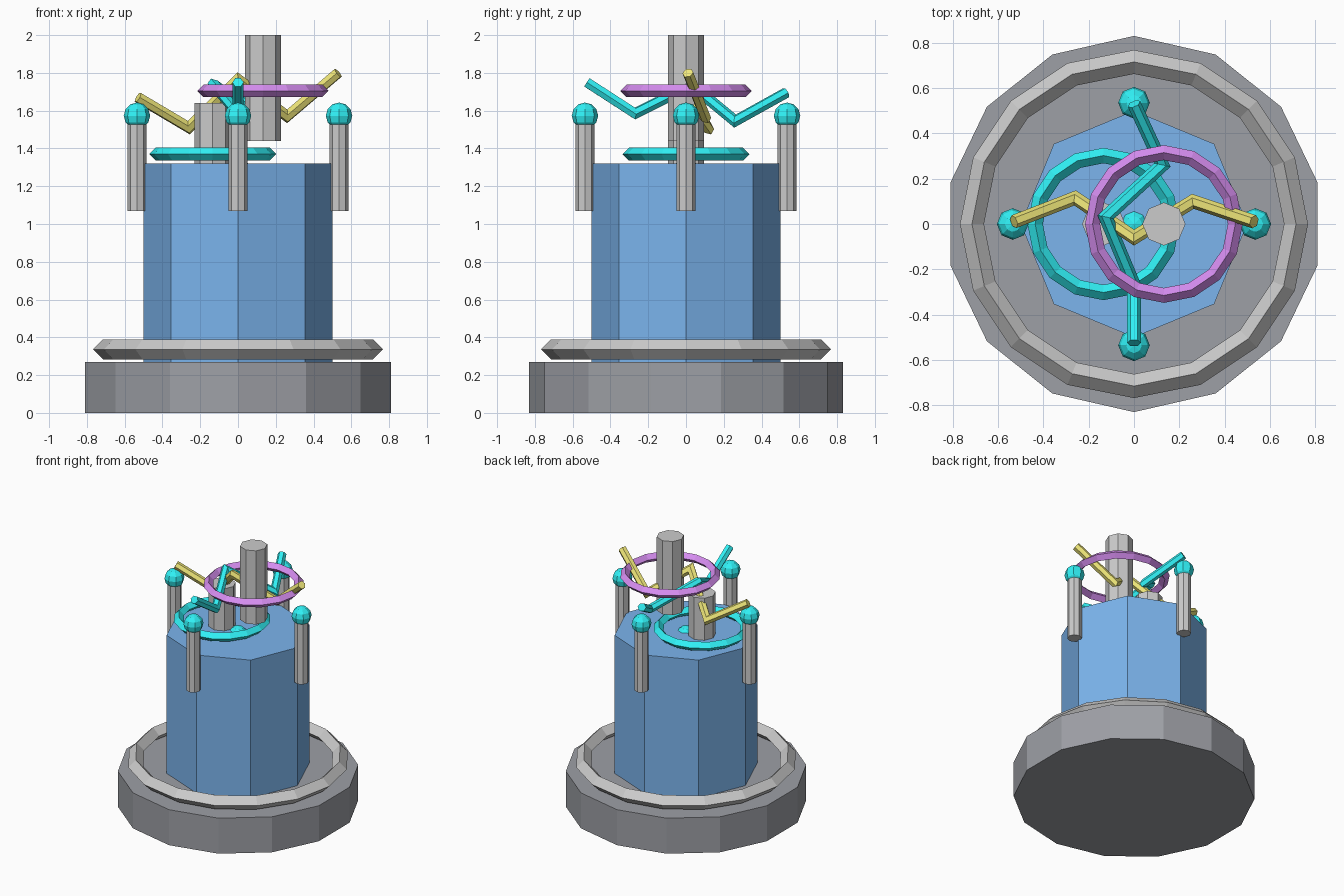
import bpy, bmesh, math
from mathutils import Vector

if "Cube" in bpy.data.objects:
    bpy.data.objects.remove(bpy.data.objects["Cube"])


def material(name, rgb):
    m = bpy.data.materials.new(name)
    m.diffuse_color = (*rgb, 1)
    m.use_nodes = True
    m.node_tree.nodes["Principled BSDF"].inputs["Base Color"].default_value = m.diffuse_color
    return m


DARK = material("dark_grey", (0.34, 0.35, 0.38))
BLUE = material("blue", (0.2, 0.46, 0.85))
CYAN = material("cyan", (0.03, 0.88, 0.92))
PURPLE = material("purple", (0.68, 0.27, 0.88))
YELLOW = material("yellow", (0.9, 0.83, 0.2))


def finish(name, mat):
    ob = bpy.context.object
    ob.name = name
    if mat:
        ob.data.materials.append(mat)
    return ob


def cylinder(name, x, y, z0, z1, r, sides, mat=None):
    bpy.ops.mesh.primitive_cylinder_add(vertices=sides, radius=r, depth=z1 - z0,
                                        location=(x, y, (z0 + z1) / 2))
    return finish(name, mat)


def ring(name, x, z, major, minor, mat=None):
    bpy.ops.mesh.primitive_torus_add(location=(x, 0, z), major_radius=major, minor_radius=minor,
                                     major_segments=16, minor_segments=4)
    return finish(name, mat)


def ball(name, x, y, z, mat):
    bpy.ops.mesh.primitive_uv_sphere_add(segments=8, ring_count=6, radius=0.07, location=(x, y, z))
    return finish(name, mat)


def rod(name, points, r, mat, sides=6):
    """Mitred bar with flat ends following the points."""
    pts = [Vector(p) for p in points]
    dirs = [(b - a).normalized() for a, b in zip(pts, pts[1:])]
    u = dirs[0].cross(Vector((0, 0, 1))).normalized()
    w = dirs[0].cross(u)
    angles = [2 * math.pi * i / sides for i in range(sides)]
    loop = [pts[0] + r * (math.cos(a) * u + math.sin(a) * w) for a in angles]
    bm = bmesh.new()
    prev = [bm.verts.new(v) for v in loop]
    bm.faces.new(prev)
    for i, d in enumerate(dirs):
        n = (d + dirs[min(i + 1, len(dirs) - 1)]).normalized()
        loop = [v + d * ((pts[i + 1] - v).dot(n) / d.dot(n)) for v in loop]
        cur = [bm.verts.new(v) for v in loop]
        for k in range(sides):
            j = (k + 1) % sides
            bm.faces.new((prev[k], prev[j], cur[j], cur[k]))
        prev = cur
    bm.faces.new(prev)
    bmesh.ops.recalc_face_normals(bm, faces=bm.faces)
    me = bpy.data.meshes.new(name)
    bm.to_mesh(me)
    bm.free()
    me.materials.append(mat)
    bpy.context.collection.objects.link(bpy.data.objects.new(name, me))


# Base, trim ring and body
cylinder("base", 0, 0, 0, 0.27, 0.83, 14, DARK)
ring("base_ring", 0, 0.336, 0.715, 0.053)
cylinder("body", 0, 0, 0.27, 1.32, 0.5, 8, BLUE)

# Side posts with ball caps
for side, (sx, sy) in {"right": (1, 0), "left": (-1, 0), "back": (0, 1), "front": (0, -1)}.items():
    x, y = 0.535 * sx, 0.535 * sy
    cylinder(side + "_post", x, y, 1.07, 1.57, 0.05, 8)
    ball(side + "_post_cap", x, y, 1.573, CYAN)
ball("centre_stud", 0, 0, 1.28, CYAN)

# Two stacks with their rings
cylinder("tall_stack", 0.132, 0, 1.44, 2.0, 0.095, 8)
cylinder("short_stack", -0.134, 0, 1.08, 1.64, 0.095, 8)
ring("upper_ring", 0.132, 1.705, 0.315, 0.033, PURPLE)
ring("lower_ring", -0.134, 1.37, 0.302, 0.034, CYAN)

# Zigzag rods crossing over the top
rod("yellow_rod", [(-0.53, 0.01, 1.67), (-0.26, 0.115, 1.51), (0, -0.06, 1.765),
                   (0.26, 0.1, 1.57), (0.53, 0.01, 1.8)], 0.03, YELLOW)
rod("cyan_rod", [(0, 0.53, 1.695), (0.125, 0.26, 1.545), (-0.125, 0.03, 1.735),
                 (0, -0.27, 1.585), (0, -0.525, 1.75)], 0.03, CYAN)
